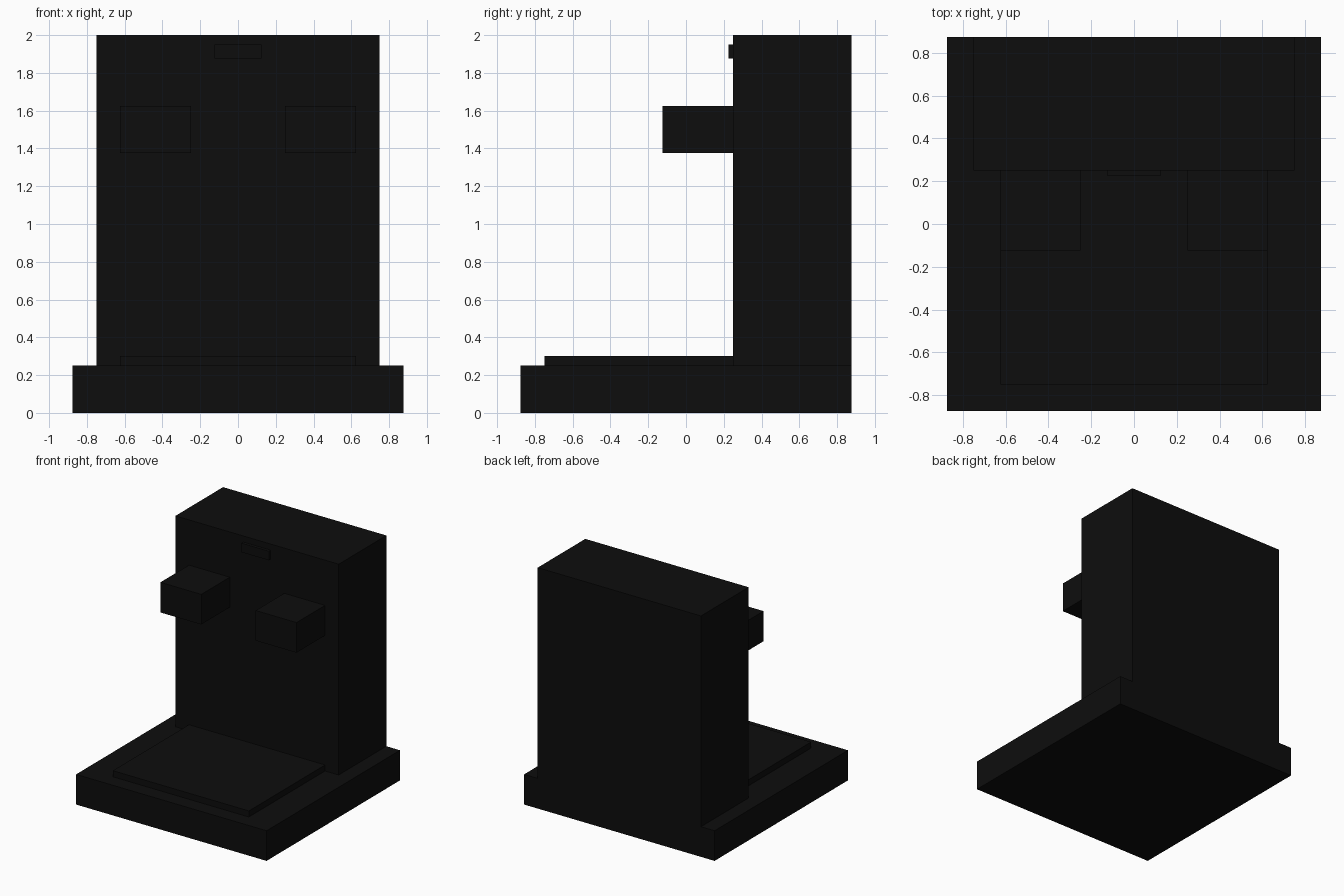
import bpy
from mathutils import Vector

old = bpy.data.objects.get("Cube")
if old:
    bpy.data.objects.remove(old, do_unlink=True)

# Single near-black finish
black = bpy.data.materials.new("near_black")
black.use_nodes = True
colour = (0.004, 0.004, 0.004, 1)
black.diffuse_color = colour
black.node_tree.nodes["Principled BSDF"].inputs["Base Color"].default_value = colour


def box(name, low, high):
    """Flat-faced box between two opposite corners."""
    low, high = Vector(low), Vector(high)
    bpy.ops.mesh.primitive_cube_add(size=1, location=(low + high) / 2)
    obj = bpy.context.object
    obj.name = name
    obj.scale = high - low
    bpy.ops.object.transform_apply(location=False, rotation=False, scale=True)
    obj.data.materials.append(black)
    return obj


# Base slab and the raised tray on it
box("base", (-0.875, -0.875, 0), (0.875, 0.875, 0.25))
box("tray", (-0.625, -0.75, 0.25), (0.625, 0.25, 0.30))

# Upright back block, flush with the rear of the base
box("back_block", (-0.75, 0.25, 0.25), (0.75, 0.875, 2))

# Pair of blocks projecting forward
for side, x in (("left", 0.4375), ("right", -0.4375)):
    box(side + "_front_block", (x - 0.1875, -0.125, 1.375), (x + 0.1875, 0.25, 1.625))

# Small plate near the top
box("top_plate", (-0.125, 0.225, 1.875), (0.125, 0.25, 1.95))
